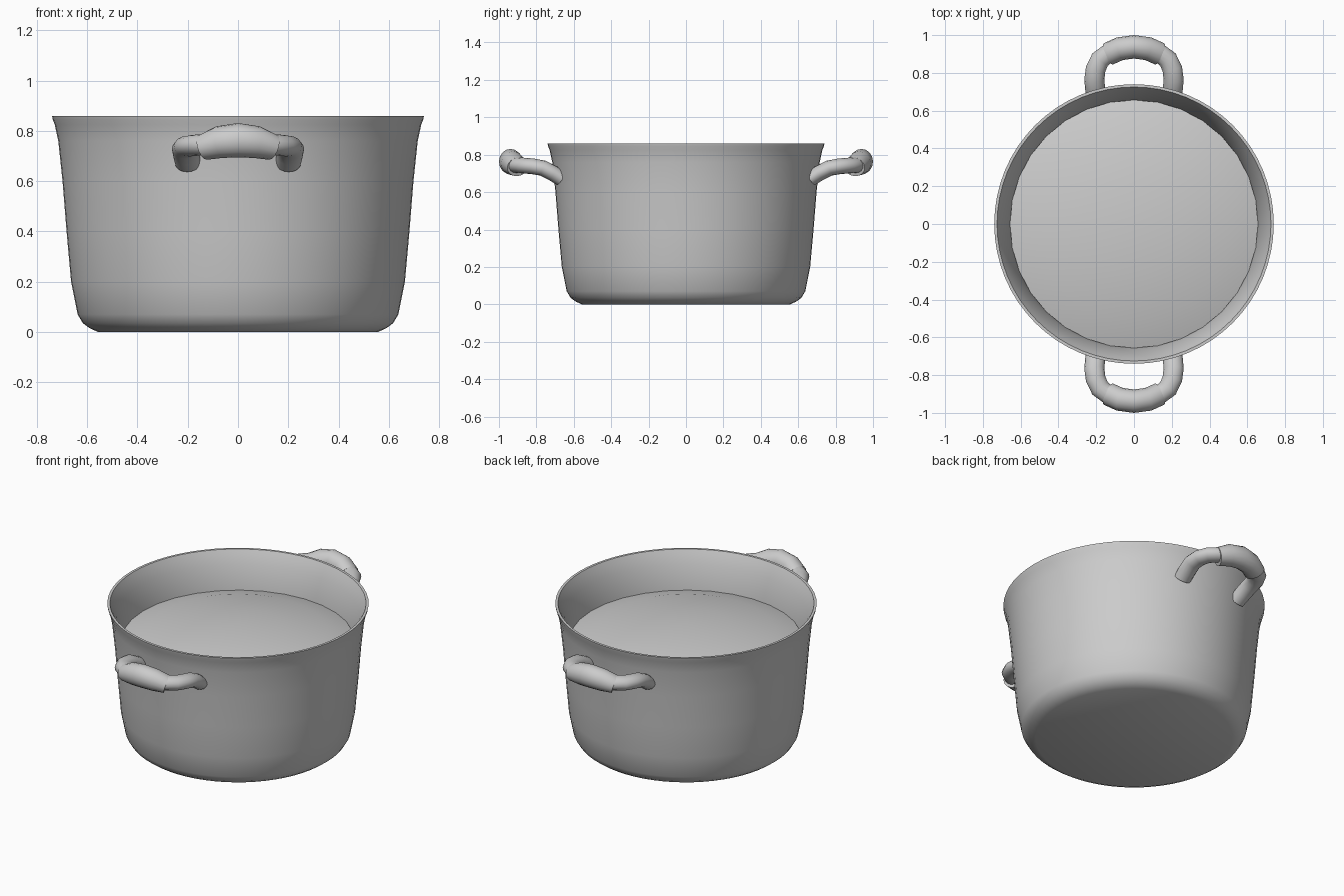
import bpy, bmesh, math
from mathutils import Vector

if "Cube" in bpy.data.objects:
    bpy.data.objects.remove(bpy.data.objects["Cube"])


def finish(name, bm, angle=40):
    bmesh.ops.remove_doubles(bm, verts=bm.verts, dist=1e-5)
    bmesh.ops.recalc_face_normals(bm, faces=bm.faces)
    me = bpy.data.meshes.new(name)
    bm.to_mesh(me)
    bm.free()
    ob = bpy.data.objects.new(name, me)
    bpy.context.collection.objects.link(ob)
    bpy.ops.object.select_all(action='DESELECT')
    ob.select_set(True)
    bpy.context.view_layer.objects.active = ob
    bpy.ops.object.shade_smooth_by_angle(angle=math.radians(angle))
    return ob


def lathe(name, profile, segs=64, angle=40):
    bm = bmesh.new()
    vs = [bm.verts.new((r, 0, z)) for r, z in profile]
    es = [bm.edges.new(p) for p in zip(vs, vs[1:])]
    bmesh.ops.spin(bm, geom=vs + es, axis=(0, 0, 1), cent=(0, 0, 0),
                   angle=2 * math.pi, steps=segs, use_merge=True)
    return finish(name, bm, angle)


def tube(name, path, side=1, n=16):
    """Sweep an ellipse along (x, y, z, half width, half height) points."""
    bm = bmesh.new()
    pts = [Vector(p[:3]) for p in path]
    rings = []
    for i, p in enumerate(pts):
        t = (pts[min(i + 1, len(pts) - 1)] - pts[max(i - 1, 0)]).normalized()
        s = t.cross(Vector((0, 0, 1))).normalized()
        u = s.cross(t)
        ring = []
        for k in range(n):
            a = 2 * math.pi * k / n
            c = p + s * math.cos(a) * path[i][3] + u * math.sin(a) * path[i][4]
            ring.append(bm.verts.new((c.x, c.y * side, c.z)))
        rings.append(ring)
    for a, b in zip(rings, rings[1:]):
        for k in range(n):
            bm.faces.new((a[k], a[(k + 1) % n], b[(k + 1) % n], b[k]))
    bm.faces.new(rings[0])
    bm.faces.new(rings[-1])
    return finish(name, bm, 50)


def mirrored(half):
    # half runs from one end to the middle point on x = 0
    return half + [(-p[0],) + p[1:] for p in reversed(half) if p[0] != 0]


# Pot body: outer wall, flared rim, inner wall and floor
lathe("pot_body", [(0, 0), (0.557, 0), (0.59, 0.015), (0.617, 0.035), (0.638, 0.07),
                   (0.664, 0.2), (0.682, 0.4), (0.698, 0.6), (0.715, 0.76),
                   (0.729, 0.825), (0.737, 0.845), (0.74, 0.86), (0.725, 0.86),
                   (0.71, 0.83), (0.69, 0.78), (0.668, 0.7), (0.655, 0.62),
                   (0.635, 0.35), (0.61, 0.12), (0.55, 0.05), (0, 0.05)])

# Domed surface of the contents
lathe("contents", [(0.657, 0.635), (0.51, 0.68), (0.26, 0.71), (0, 0.73)], segs=32)

# Side handles: thin bracket with a thicker grip
bracket = mirrored([(-0.2, 0.665, 0.67, 0.05, 0.04), (-0.205, 0.71, 0.7, 0.053, 0.042),
                    (-0.21, 0.765, 0.728, 0.053, 0.042), (-0.203, 0.82, 0.738, 0.053, 0.042),
                    (-0.18, 0.87, 0.742, 0.052, 0.042), (-0.13, 0.91, 0.745, 0.05, 0.042),
                    (0, 0.935, 0.755, 0.05, 0.045)])
grip = mirrored([(-0.137, 0.9, 0.735, 0.061, 0.052), (-0.075, 0.928, 0.755, 0.062, 0.064),
                 (0, 0.938, 0.763, 0.062, 0.068)])
for label, side in (("front", -1), ("back", 1)):
    tube(label + "_handle_bracket", bracket, side)
    tube(label + "_handle_grip", grip, side)
